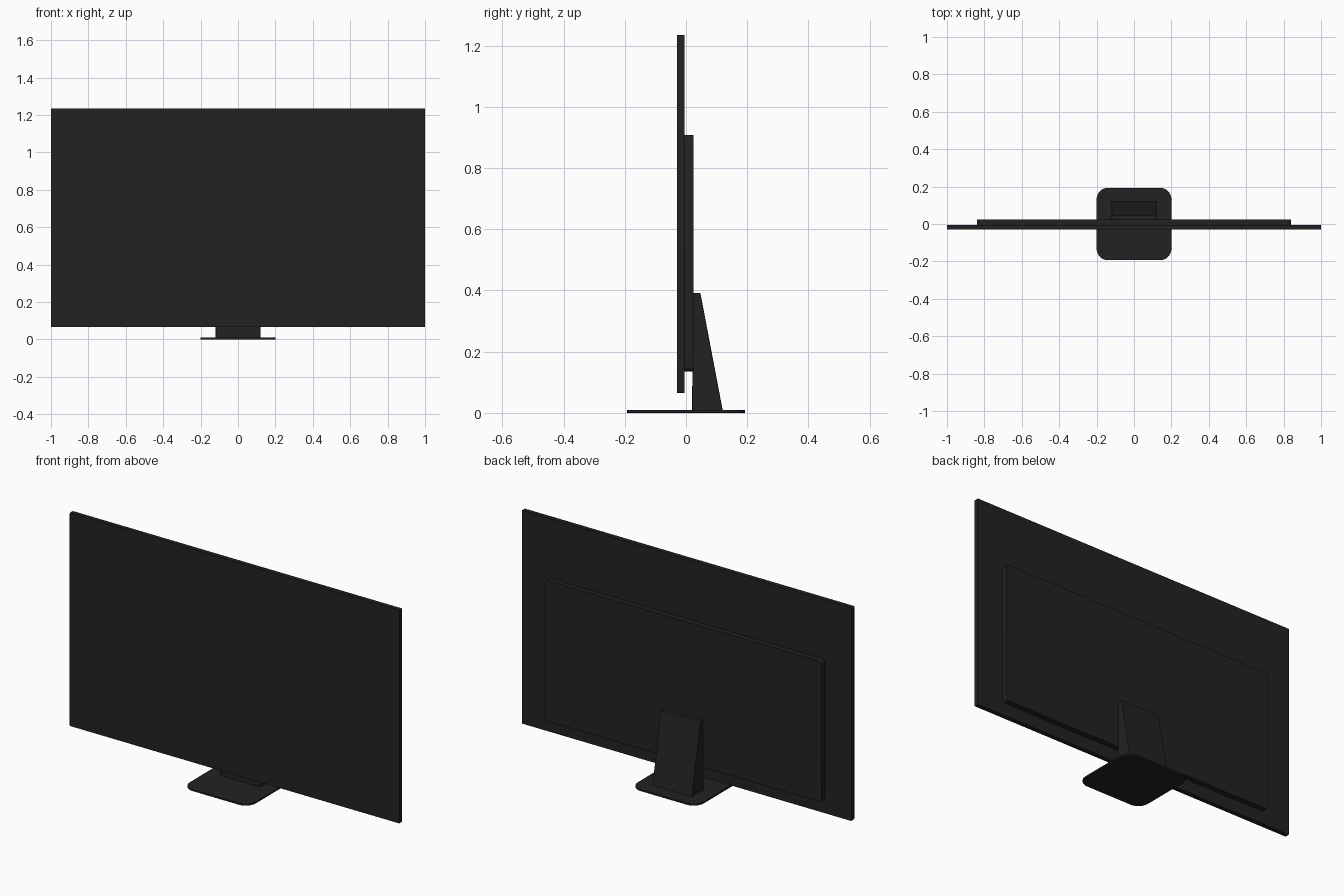
import bpy
import bmesh
import math
from mathutils import Vector

cube = bpy.data.objects.get("Cube")
if cube:
    bpy.data.objects.remove(cube, do_unlink=True)

# One charcoal plastic for everything
charcoal = bpy.data.materials.new("charcoal plastic")
charcoal.use_nodes = True
colour = (0.016, 0.016, 0.016, 1)
charcoal.diffuse_color = colour
charcoal.node_tree.nodes["Principled BSDF"].inputs["Base Color"].default_value = colour


def prism(name, outline, direction, edge=0.0):
    """Extrude a closed outline of 3D points along a vector."""
    bm = bmesh.new()
    face = bm.faces.new([bm.verts.new(p) for p in outline])
    moved = bmesh.ops.extrude_face_region(bm, geom=[face])["geom"]
    verts = [v for v in moved if isinstance(v, bmesh.types.BMVert)]
    bmesh.ops.translate(bm, verts=verts, vec=Vector(direction))
    bmesh.ops.recalc_face_normals(bm, faces=bm.faces)
    mesh = bpy.data.meshes.new(name)
    bm.to_mesh(mesh)
    bm.free()
    mesh.materials.append(charcoal)
    obj = bpy.data.objects.new(name, mesh)
    bpy.context.collection.objects.link(obj)
    if edge:
        bevel = obj.modifiers.new("soft edges", "BEVEL")
        bevel.width = edge
        bevel.segments = 2
        bevel.limit_method = "ANGLE"
    bpy.ops.object.select_all(action="DESELECT")
    obj.select_set(True)
    bpy.context.view_layer.objects.active = obj
    bpy.ops.object.shade_smooth_by_angle(angle=math.radians(30))
    return obj


def rounded_rect(half_w, half_h, radius, steps=8):
    """Outline of a rectangle with round corners, as 2D points."""
    points = []
    for corner, (sx, sy) in enumerate([(1, 1), (-1, 1), (-1, -1), (1, -1)]):
        for i in range(steps + 1):
            a = math.pi / 2 * (corner + i / steps)
            points.append((sx * (half_w - radius) + radius * math.cos(a),
                           sy * (half_h - radius) + radius * math.sin(a)))
    return points


def upright_plate(name, half_w, bottom, top, front, back, radius, edge):
    middle = (bottom + top) / 2
    outline = [(x, front, middle + z)
               for x, z in rounded_rect(half_w, (top - bottom) / 2, radius, 4)]
    return prism(name, outline, (0, back - front, 0), edge)


# Thin display panel and the electronics housing behind it
upright_plate("display_panel", 1.0, 0.065, 1.235, -0.03, -0.005, 0.004, 0.001)
upright_plate("rear_housing", 0.84, 0.135, 0.908, -0.006, 0.025, 0.02, 0.002)

# Tapered stand, drawn as a side profile
side = [(0.02, 0.008), (0.12, 0.008), (0.047, 0.392), (0.022, 0.392)]
prism("stand_neck", [(-0.12, y, z) for y, z in side], (0.24, 0, 0), 0.002)

# Flat foot with round corners
prism("stand_base", [(x, y, 0) for x, y in rounded_rect(0.2, 0.193, 0.06)],
      (0, 0, 0.01), 0.001)
